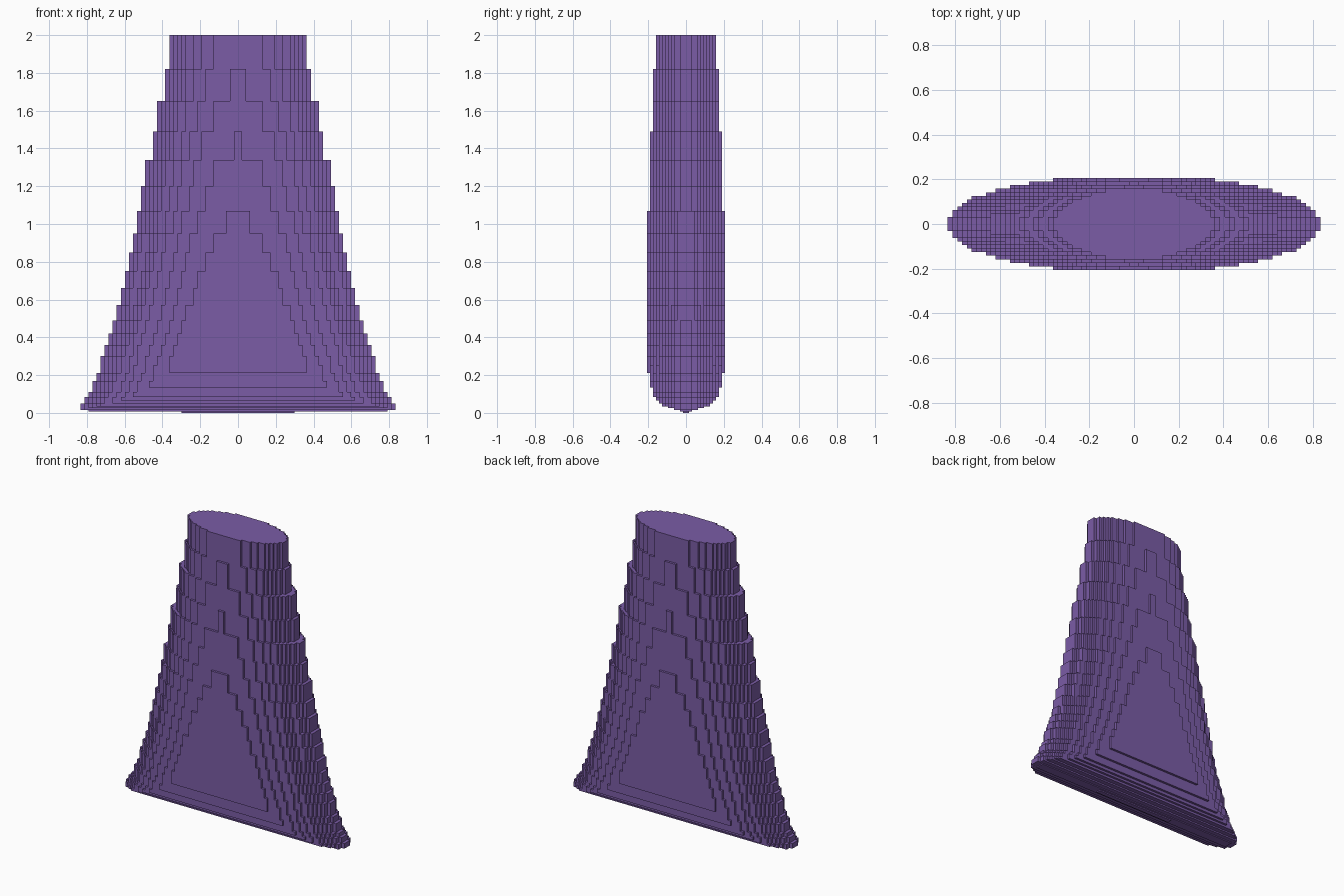
import bpy
import bmesh
import math

cube = bpy.data.objects.get("Cube")
if cube:
    bpy.data.objects.remove(cube, do_unlink=True)

CELL_X, CELL_Y = 0.0214, 0.0158

# Layer heights from the top down, with half width and depth limit in cells
LEVELS = [2, 1.82, 1.65, 1.49, 1.34, 1.2, 1.07, .95, .85, .75, .66, .57, .49, .42,
          .36, .3, .25, .21, .17, .135, .11, .085, .065, .05, .035, .025, .015, .008, 0]
WIDTHS = [17, 18, 20, 21, 23, 24, 25, 26, 27, 28, 29, 30, 31, 32,
          33, 34, 34, 35, 36, 36, 37, 38, 38, 39, 39, 39, 37, 14]
KEEL_ROWS = [12, 12, 11, 11, 10, 9, 8, 6, 4, 2, 1]
ROWS = [13] * (len(WIDTHS) - len(KEEL_ROWS)) + KEEL_ROWS

# Body colour
purple = bpy.data.materials.new("purple")
purple.use_nodes = True
colour = (0.197, 0.107, 0.381, 1)
purple.diffuse_color = colour
purple.node_tree.nodes["Principled BSDF"].inputs["Base Color"].default_value = colour


def stepped_outline(width, depth, rows):
    """Ellipse snapped to cells, cut off at a number of rows."""
    quarter = []
    for row in range(rows):
        ratio = (row + 0.5) * CELL_Y / depth
        if ratio >= 1:
            break
        x = round(width * math.sqrt(1 - ratio * ratio)) * CELL_X
        if x <= 0:
            break
        if quarter and quarter[-1][0] == x:
            quarter.pop()
        else:
            quarter.append((x, row * CELL_Y))
        quarter.append((x, (row + 1) * CELL_Y))
    quarter = [p for p in quarter if p[1] > 0]
    half = quarter + [(-x, y) for x, y in reversed(quarter)]
    return half + [(-x, -y) for x, y in half]


# Stacked stepped slabs
bm = bmesh.new()
for top, bottom, width, rows in zip(LEVELS, LEVELS[1:], WIDTHS, ROWS):
    drop = 1.91 - (top + bottom) / 2
    depth = 0.159 + 0.0485 * drop - 0.0045 * drop * drop
    outline = stepped_outline(width, depth, rows)
    base = bm.faces.new([bm.verts.new((x, y, bottom)) for x, y in outline])
    lid = bmesh.ops.extrude_face_region(bm, geom=[base], use_keep_orig=True)
    verts = [g for g in lid["geom"] if isinstance(g, bmesh.types.BMVert)]
    bmesh.ops.translate(bm, verts=verts, vec=(0, 0, top - bottom))
bmesh.ops.recalc_face_normals(bm, faces=bm.faces)

mesh = bpy.data.meshes.new("stepped_body")
bm.to_mesh(mesh)
bm.free()
mesh.materials.append(purple)
body = bpy.data.objects.new("stepped_body", mesh)
bpy.context.collection.objects.link(body)
